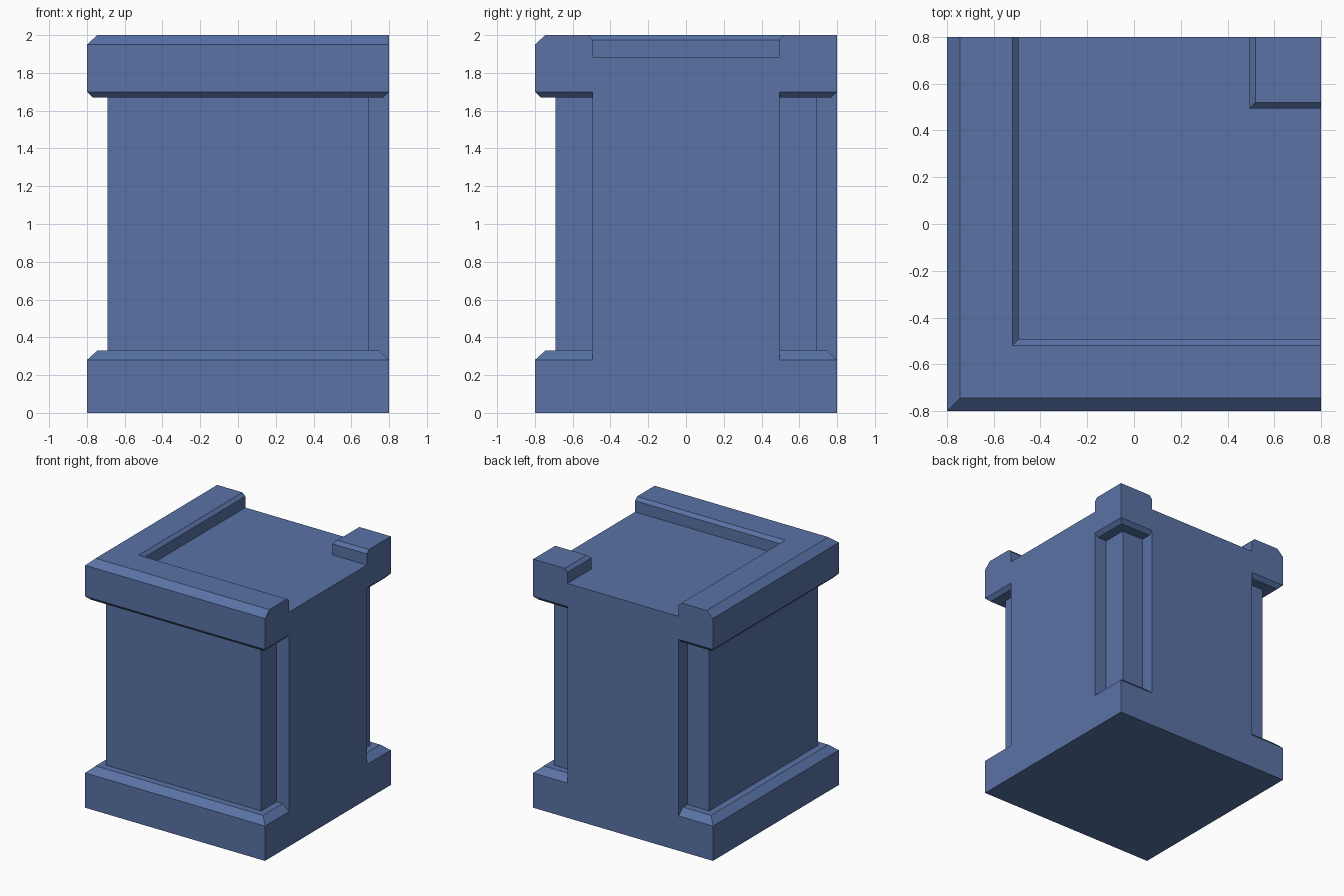
import bpy, bmesh

if "Cube" in bpy.data.objects:
    bpy.data.objects.remove(bpy.data.objects["Cube"])


def loft(name, rings):
    """Solid through stacked rectangles (x0, x1, y0, y1, z)."""
    bm = bmesh.new()
    loops = [[bm.verts.new(p) for p in ((x0, y0, z), (x1, y0, z), (x1, y1, z), (x0, y1, z))]
             for x0, x1, y0, y1, z in rings]
    bm.faces.new(loops[0][::-1])
    bm.faces.new(loops[-1])
    for a, b in zip(loops, loops[1:]):
        for i in range(4):
            j = (i + 1) % 4
            bm.faces.new((a[i], a[j], b[j], b[i]))
    mesh = bpy.data.meshes.new(name)
    bm.to_mesh(mesh)
    bm.free()
    obj = bpy.data.objects.new(name, mesh)
    bpy.context.collection.objects.link(obj)
    return obj


def square(r, z):
    return (-r, r, -r, r, z)


def combine(target, other, operation):
    mod = target.modifiers.new(operation, 'BOOLEAN')
    mod.operation, mod.solver, mod.object = operation, 'EXACT', other
    bpy.context.view_layer.objects.active = target
    bpy.ops.object.modifier_apply(modifier=mod.name)
    bpy.data.objects.remove(other, do_unlink=True)


R, P = 0.8, 0.495     # outer half width, half width of joining panels

# Crown: bevelled underside, top bevel only on the front and left
block = loft("wall_corner_block", [square(0.77, 1.67), square(R, 1.70), square(R, 1.95),
                                   (-0.745, R, -0.745, R, 2.0)])

# Sunken walkway running out through the right and back sides
profile = ((P, 1.885), (P, 1.975), (0.52, 2.0), (0.52, 2.1))
combine(block, loft("walkway_right", [(-w, 1, -w, w, z) for w, z in profile]), 'DIFFERENCE')
combine(block, loft("walkway_back", [(-w, w, -w, 1, z) for w, z in profile]), 'DIFFERENCE')

# Shaft, plinth, and the flush joining panels on the right and back
parts = [
    loft("shaft", [square(0.69, 0.2), square(0.69, 1.8)]),
    loft("plinth", [square(R, 0), square(R, 0.28), square(0.745, 0.33)]),
    loft("panel_right", [(0.3, R, -P, P, z) for z in (0.1, 1.8)]),
    loft("panel_back", [(-P, P, 0.3, R, z) for z in (0.1, 1.8)]),
]
for part in parts:
    combine(block, part, 'UNION')

# Merge coplanar faces left by the joins
bm = bmesh.new()
bm.from_mesh(block.data)
bmesh.ops.remove_doubles(bm, verts=bm.verts, dist=0.0002)
bmesh.ops.dissolve_limit(bm, angle_limit=0.01, verts=bm.verts, edges=bm.edges)
bmesh.ops.recalc_face_normals(bm, faces=bm.faces)
bm.to_mesh(block.data)
bm.free()

# Blue finish
blue = bpy.data.materials.new("blue")
blue.diffuse_color = (0.10, 0.17, 0.38, 1)
blue.use_nodes = True
blue.node_tree.nodes["Principled BSDF"].inputs["Base Color"].default_value = blue.diffuse_color
block.data.materials.clear()
block.data.materials.append(blue)
